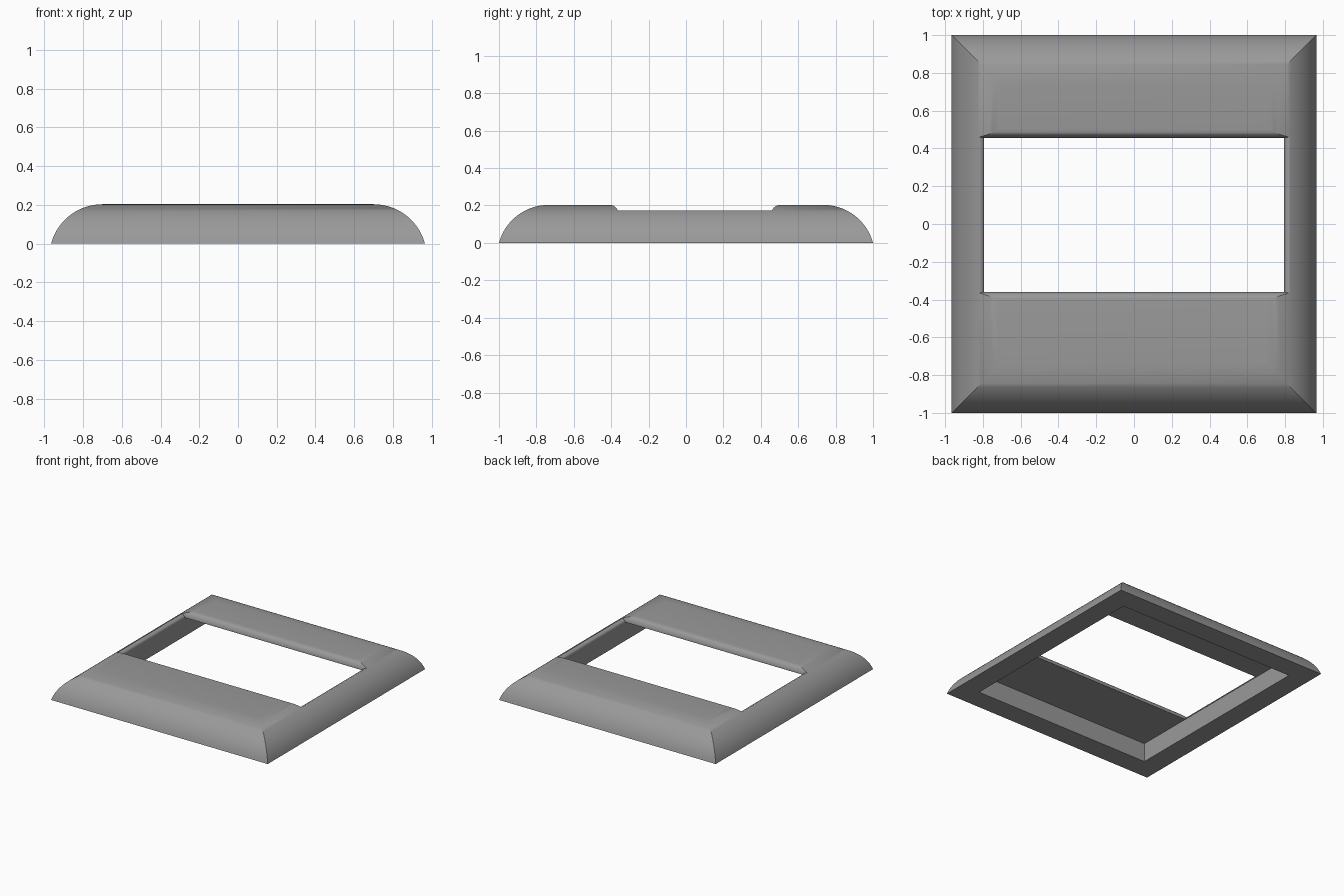
import bpy, bmesh, math

if "Cube" in bpy.data.objects:
    bpy.data.objects.remove(bpy.data.objects["Cube"])

HX, HY, TOP = 0.965, 1.0, 0.203   # half sizes and height
RUN = 0.265                       # width of the curved outer edge
R = (RUN ** 2 + TOP ** 2) / (2 * TOP)
STEPS = 16

grey = bpy.data.materials.new("grey")
grey.diffuse_color = (0.32, 0.32, 0.32, 1)
grey.use_nodes = True
grey.node_tree.nodes["Principled BSDF"].inputs["Base Color"].default_value = grey.diffuse_color


def loft(name, rings):
    """Closed solid through rectangles given as (half_x, y_front, y_back, z)."""
    bm = bmesh.new()
    loops = [[bm.verts.new(p) for p in
              ((-hx, y0, z), (hx, y0, z), (hx, y1, z), (-hx, y1, z))]
             for hx, y0, y1, z in rings]
    for a, b in zip(loops, loops[1:]):
        for i in range(4):
            j = (i + 1) % 4
            bm.faces.new((a[i], a[j], b[j], b[i]))
    bm.faces.new(loops[0][::-1])
    bm.faces.new(loops[-1])
    bmesh.ops.recalc_face_normals(bm, faces=bm.faces)
    mesh = bpy.data.meshes.new(name)
    bm.to_mesh(mesh)
    bm.free()
    ob = bpy.data.objects.new(name, mesh)
    bpy.context.collection.objects.link(ob)
    mesh.materials.append(grey)
    return ob


# Frame body: mitred circular-arc edge rising to a flat top
sweep = math.asin(RUN / R)
rings = []
for i in range(STEPS + 1):
    a = sweep * (1 - i / STEPS)
    inset = RUN - R * math.sin(a)
    z = TOP - R + R * math.cos(a)
    rings.append((HX - inset, -HY + inset, HY - inset, max(z, 0)))
frame = loft("frame", rings)

# Cutter: underside pocket, then the window with a rounded upper lip
CEIL, LIP_Y, LIP_X, LIP_Z = 0.152, 0.048, 0.03, 0.022
WX, WY0, WY1 = 0.794, -0.36, 0.455
cut = [(0.797, -0.83, 0.83, -0.1), (0.797, -0.83, 0.83, CEIL)]
heights = {LIP_Z * math.sin(math.pi / 2 * k / 6) for k in range(7)}
heights |= {(TOP - CEIL) * math.sin(math.pi / 2 * k / 8) for k in range(1, 9)}
for h in sorted(heights):
    fx = min(h / LIP_Z, 1)
    fy = min(h / (TOP - CEIL), 1)
    dx = LIP_X * (1 - math.sqrt(1 - fx * fx))
    dy = LIP_Y * (1 - math.sqrt(1 - fy * fy))
    cut.append((WX + dx, WY0 - dy, WY1 + dy, CEIL + h))
cut.append((WX + LIP_X, WY0 - LIP_Y, WY1 + LIP_Y, 0.35))
cutter = loft("window_cutter", cut)
cutter.hide_render = True

mod = frame.modifiers.new("window", 'BOOLEAN')
mod.operation = 'DIFFERENCE'
mod.solver = 'EXACT'
mod.object = cutter
bpy.context.view_layer.objects.active = frame
frame.select_set(True)
cutter.select_set(False)
bpy.ops.object.modifier_apply(modifier=mod.name)
bpy.data.objects.remove(cutter, do_unlink=True)

# Smooth curves with crisp mitres and rims
bpy.ops.object.shade_smooth_by_angle(angle=math.radians(30))
